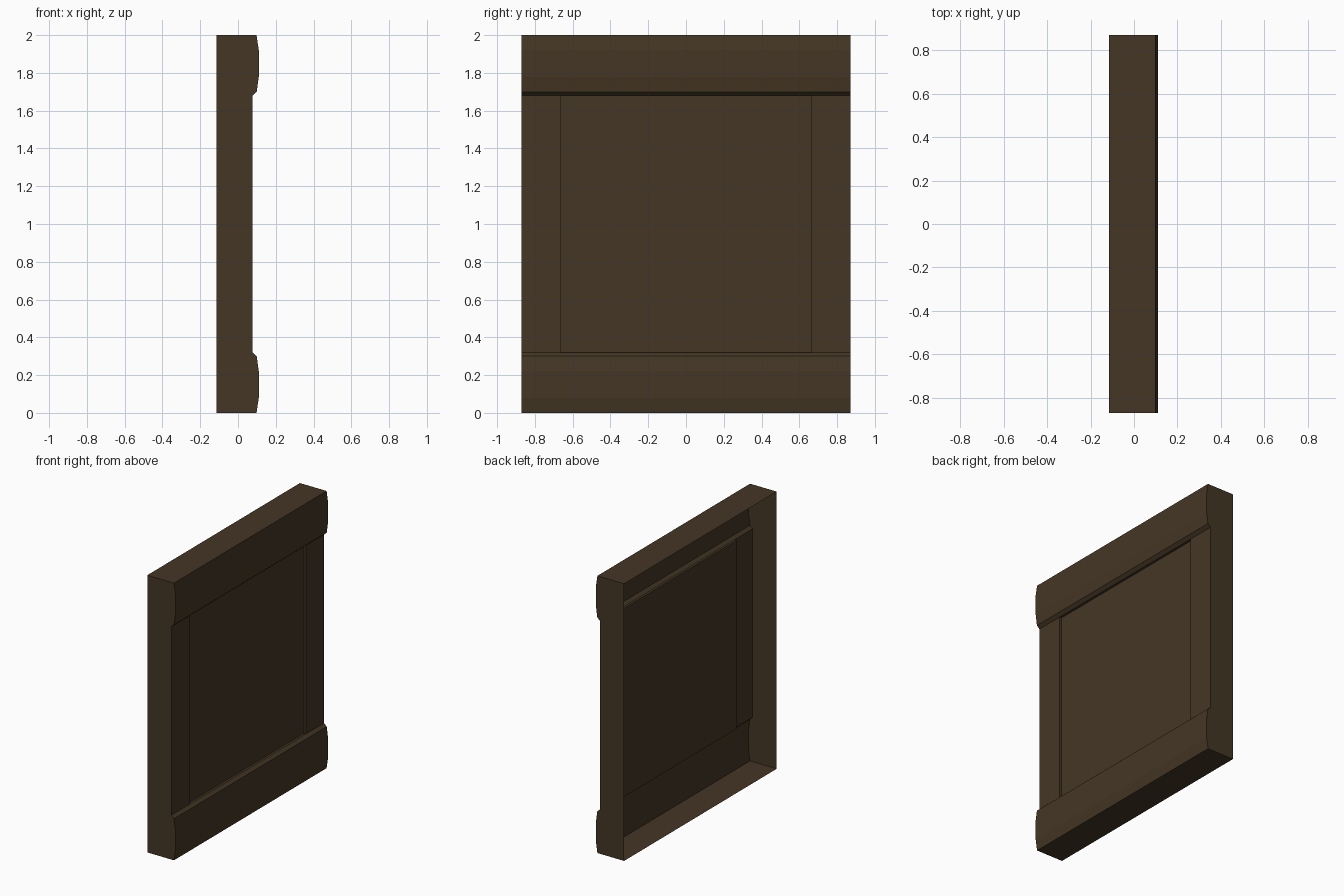
import bpy

if "Cube" in bpy.data.objects:
    bpy.data.objects.remove(bpy.data.objects["Cube"])

# Main dimensions
BACK, STILE_X, PANEL_X = -0.115, 0.077, 0.061
HALF_W, PANEL_W, HEIGHT = 0.87, 0.665, 2.0

wood = bpy.data.materials.new("dark_brown_wood")
wood.diffuse_color = (0.058, 0.037, 0.018, 1)
wood.use_nodes = True
wood.node_tree.nodes["Principled BSDF"].inputs["Base Color"].default_value = wood.diffuse_color


def make(name, verts, faces):
    mesh = bpy.data.meshes.new(name)
    mesh.from_pydata(verts, [], faces)
    mesh.materials.append(wood)
    obj = bpy.data.objects.new(name, mesh)
    bpy.context.collection.objects.link(obj)
    return obj


def strip(name, profile, y0, y1):
    """Sweep an open (x, z) profile along y."""
    n = len(profile)
    verts = [(x, y, z) for y in (y0, y1) for x, z in profile]
    faces = [(i, n + i, n + i + 1, i + 1) for i in range(n - 1)]
    return make(name, verts, faces)


def flip(profile):
    """Mirror a profile top to bottom, keeping its winding."""
    return [(x, HEIGHT - z) for x, z in reversed(profile)]


# Rounded rails, top and bottom (the shell is open at the back)
rail = [(BACK, 0), (0.098, 0), (0.110, 0.08), (0.110, 0.22),
        (0.099, 0.30), (STILE_X, 0.32)]
top = flip(rail)
strip("bottom_rail", rail, -HALF_W, HALF_W)
strip("top_rail", top, -HALF_W, HALF_W)

# Recessed centre panel with its small ledges below and above
strip("centre_panel", [(STILE_X, 0.32), (PANEL_X, 0.32),
                       (PANEL_X, 1.68), (STILE_X, 1.68)], -PANEL_W, PANEL_W)

outline = rail + top
for side, s in (("front", -1), ("rear", 1)):
    # Flat stile beside the panel
    y0, y1 = sorted((s * PANEL_W, s * HALF_W))
    strip(side + "_stile", [(STILE_X, 0.32), (STILE_X, 1.68)], y0, y1)
    # Step from stile down to panel, facing inwards
    step = [(PANEL_X, 0.32), (STILE_X, 0.32), (STILE_X, 1.68), (PANEL_X, 1.68)]
    order = (0, 1, 2, 3) if s > 0 else (3, 2, 1, 0)
    make(side + "_stile_step", [(x, s * PANEL_W, z) for x, z in step], [order])
    # End wall cut to the full outline
    idx = list(range(len(outline)))
    make(side + "_end_wall", [(x, s * HALF_W, z) for x, z in outline],
         [idx if s < 0 else idx[::-1]])
